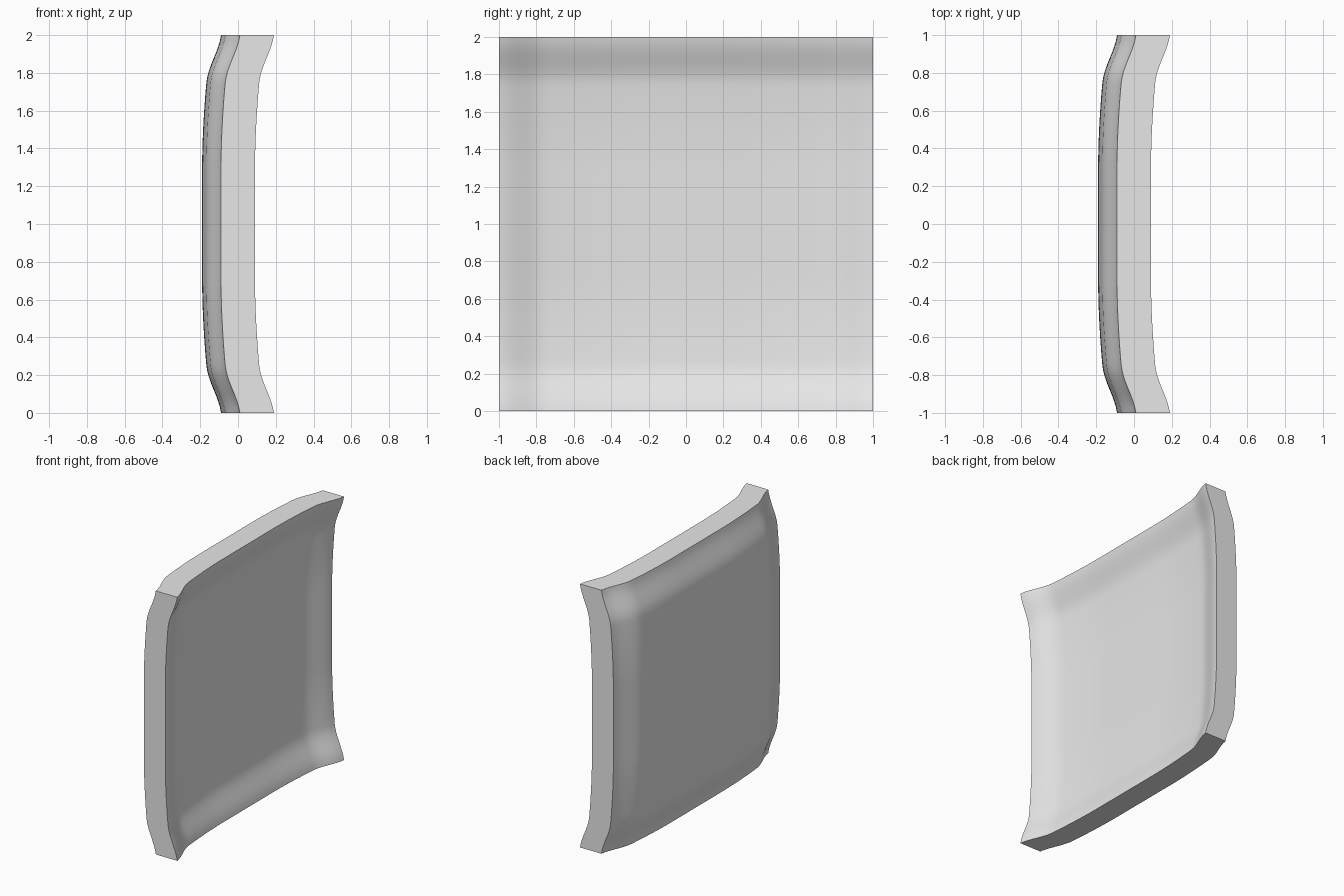
import bpy
import bmesh
from mathutils import Matrix

HALF = 1.0         # half the side of the square panel
THICKNESS = 0.18
BACK_X = -0.19     # deepest point of the bulging side
SEGMENTS = 64

cube = bpy.data.objects.get("Cube")
if cube:
    bpy.data.objects.remove(cube, do_unlink=True)


def edge_rise(t):
    """Shallow bowl with an S-shaped flare near the border."""
    t = abs(t)
    bowl = max(0.0, (t - 0.3) / 0.7) ** 1.8
    s = min(1.0, max(0.0, (t - 0.75) / 0.25))
    flare = s * s * (3 - 2 * s)
    return 0.05 * (bowl + flare)


def make_material(name, color):
    mat = bpy.data.materials.new(name)
    mat.use_nodes = True
    mat.diffuse_color = color
    mat.node_tree.nodes["Principled BSDF"].inputs["Base Color"].default_value = color
    return mat


# Dished square sheet, curved in both directions
bm = bmesh.new()
bmesh.ops.create_grid(bm, x_segments=SEGMENTS, y_segments=SEGMENTS, size=HALF)
for v in bm.verts:
    y, z = v.co.x, v.co.y
    v.co = (BACK_X + edge_rise(y) + edge_rise(z), y, z + HALF)

# Straight thickness along x, keeping the square outline
sheet = bm.faces[:]
copy = bmesh.ops.extrude_face_region(bm, geom=sheet, use_keep_orig=True)
moved = [g for g in copy["geom"] if isinstance(g, bmesh.types.BMVert)]
bmesh.ops.transform(bm, matrix=Matrix.Translation((THICKNESS, 0, 0)), verts=moved)
bmesh.ops.recalc_face_normals(bm, faces=bm.faces[:])

mesh = bpy.data.meshes.new("dished_panel")
bm.to_mesh(mesh)
bm.free()
panel = bpy.data.objects.new("dished_panel", mesh)
bpy.context.collection.objects.link(panel)
mesh.materials.append(make_material("light_grey", (0.8, 0.8, 0.8, 1.0)))

# Smooth faces with a crisp rim
bpy.ops.object.select_all(action="DESELECT")
panel.select_set(True)
bpy.context.view_layer.objects.active = panel
bpy.ops.object.shade_smooth_by_angle(angle=0.7)
